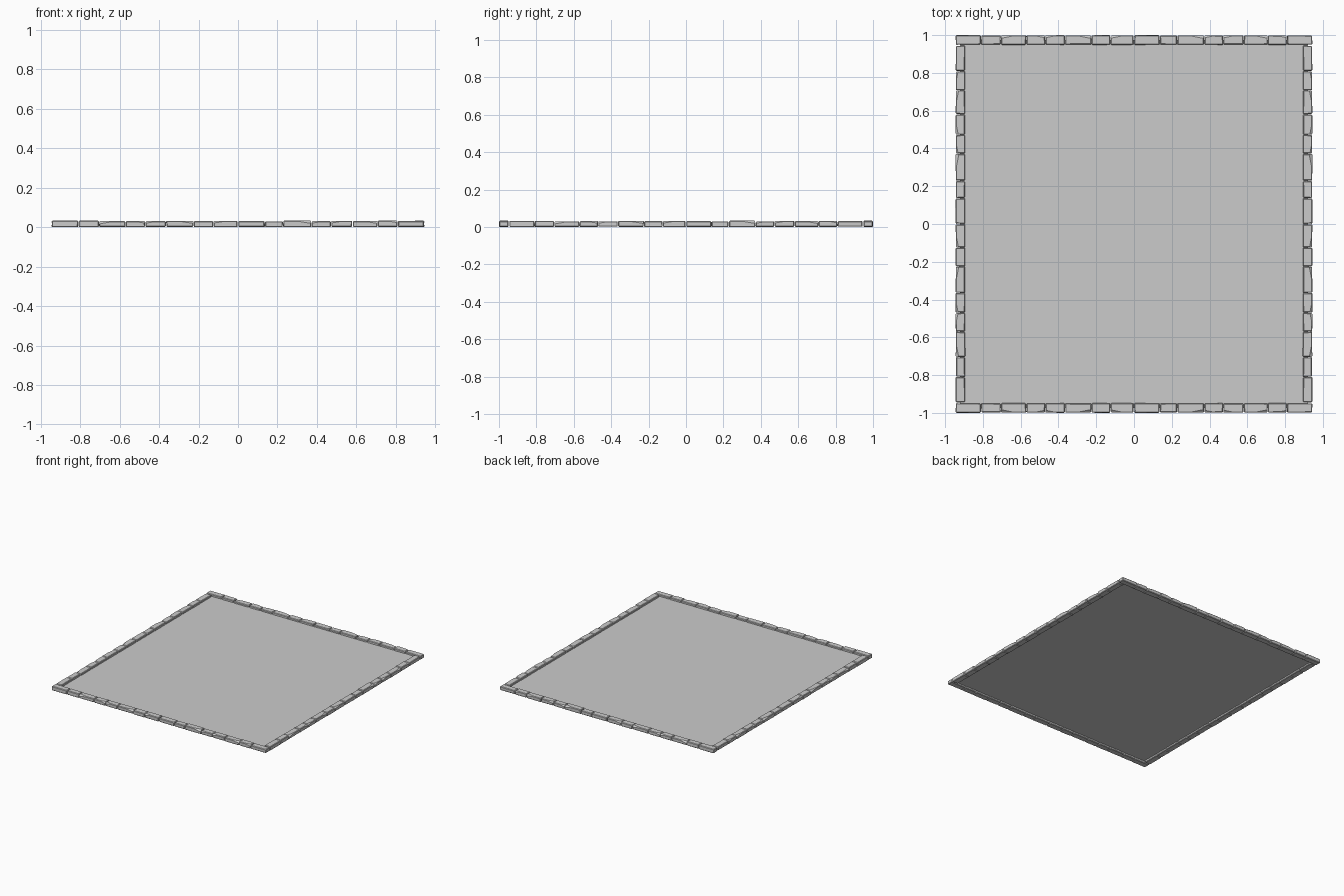
import bpy, bmesh, random
from mathutils import Vector

if "Cube" in bpy.data.objects:
    bpy.data.objects.remove(bpy.data.objects["Cube"])

W, L = 0.945, 1.0          # half extents of the whole panel
STONE_W, STONE_H = 0.052, 0.034
JOINTS = [-0.945, -0.81, -0.705, -0.57, -0.47, -0.365, -0.225, -0.125, 0.0,
          0.137, 0.228, 0.372, 0.473, 0.58, 0.708, 0.81, 0.945]


def add_stone(bm, a, b, rng):
    """One chipped stone from a to b along x, outer face on y = 0, base on z = 0."""
    part = bmesh.new()
    bmesh.ops.create_cube(part, size=1)
    top = STONE_H - rng.uniform(0, 0.004)
    base = rng.uniform(0, 0.002)
    for v in part.verts:
        s = v.co + Vector((0.5, 0.5, 0.5))
        v.co = (a + (b - a) * s.x + (0.5 - s.x) * rng.uniform(0, 0.006),
                STONE_W * s.y + (0.5 - s.y) * rng.uniform(0, 0.006),
                base + (top - base) * s.z)
    bmesh.ops.bevel(part, geom=part.edges[:], offset=0.004, segments=1,
                    affect='EDGES', clamp_overlap=True)
    # some stones have a shallow slanted chip on the outer top edge
    if rng.random() < 0.45:
        side = rng.choice((-1, 1))
        x = a if side < 0 else b
        cut = bmesh.ops.bisect_plane(
            part, geom=part.verts[:] + part.edges[:] + part.faces[:],
            plane_co=((a + b) / 2, 0.004, top), plane_no=(side * 0.12, -0.6, 0.7),
            clear_outer=True)
        rim = [e for e in cut['geom_cut'] if isinstance(e, bmesh.types.BMEdge)]
        bmesh.ops.contextual_create(part, geom=rim)
    bmesh.ops.recalc_face_normals(part, faces=part.faces[:])
    tmp = bpy.data.meshes.new("stone_tmp")
    part.to_mesh(tmp)
    part.free()
    bm.from_mesh(tmp)
    bpy.data.meshes.remove(tmp)


def add_object(name, bm):
    mesh = bpy.data.meshes.new(name)
    bm.to_mesh(mesh)
    bm.free()
    obj = bpy.data.objects.new(name, mesh)
    bpy.context.collection.objects.link(obj)
    return obj


def stone_row(name, place, mirror_axis):
    """The same row of stones, moved to one edge and mirrored to the opposite one."""
    rng = random.Random(4)
    bm = bmesh.new()
    for a, b in zip(JOINTS, JOINTS[1:]):
        add_stone(bm, a, b, rng)
    for v in bm.verts:
        v.co = place(v.co)
    bmesh.ops.recalc_face_normals(bm, faces=bm.faces[:])
    obj = add_object(name, bm)
    mod = obj.modifiers.new("opposite_side", 'MIRROR')
    mod.use_axis = [axis == mirror_axis for axis in "xyz"]
    mod.use_mirror_merge = False


# Border stones along the short and the long edges
stone_row("end_border_stones", lambda c: Vector((c.x, c.y - L, c.z)), "y")
stone_row("side_border_stones", lambda c: Vector((c.y - W, c.x, c.z)), "x")

# Flat bed set inside the border
bm = bmesh.new()
bmesh.ops.create_grid(bm, x_segments=1, y_segments=1, size=1)
for v in bm.verts:
    v.co = (v.co.x * (W - 0.025), v.co.y * (L - 0.025), 0.016)
add_object("garden_bed_surface", bm)
